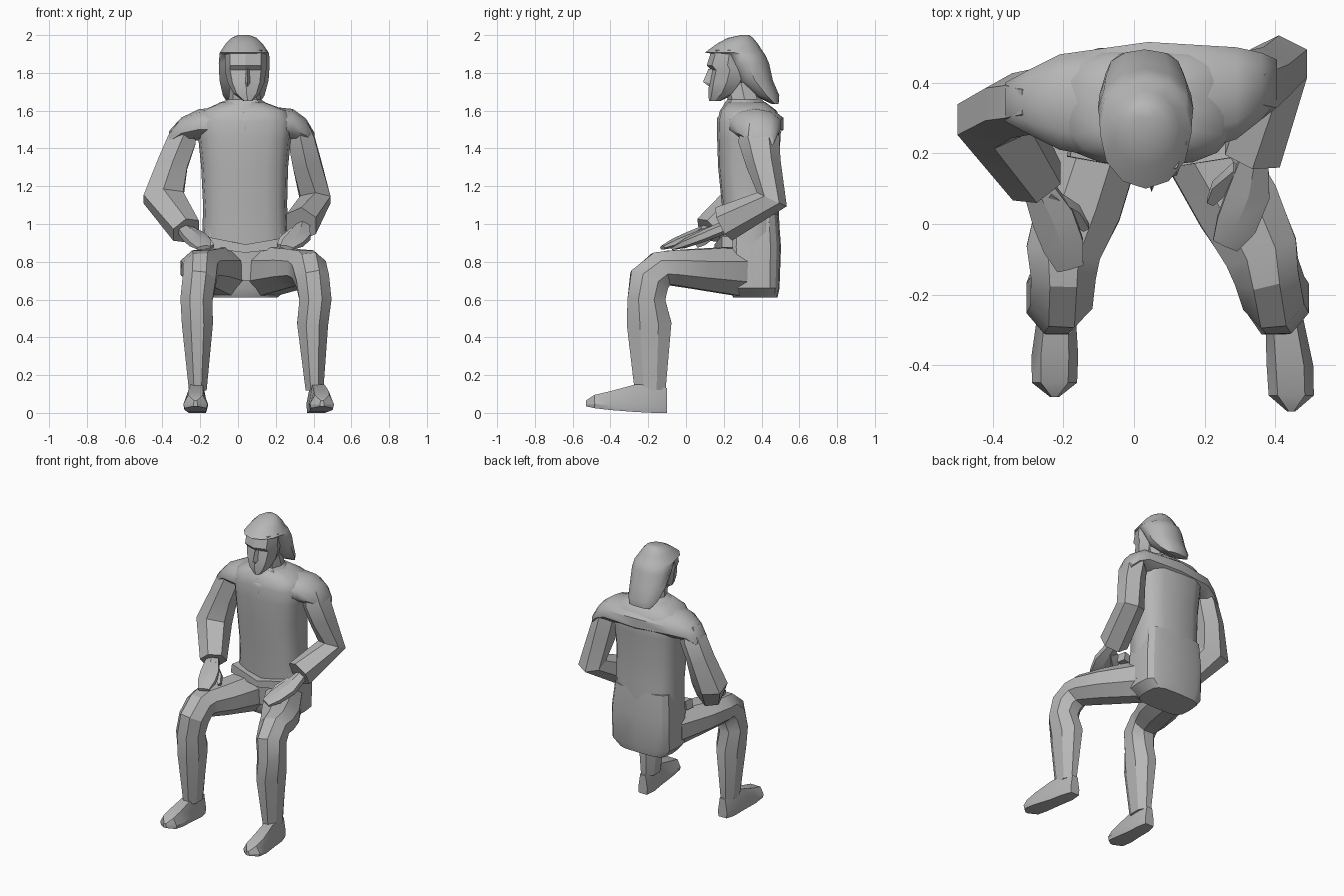
import bpy, bmesh, math
from mathutils import Vector

grey = bpy.data.materials.new("plain grey")
grey.diffuse_color = (0.47, 0.47, 0.47, 1)


def skin(name, rings, smooth=35):
    """Join a list of equal point rings into one closed object."""
    bm = bmesh.new()
    vs = [[bm.verts.new(p) for p in r] for r in rings]
    n = len(vs[0])
    for a, b in zip(vs, vs[1:]):
        for i in range(n):
            j = (i + 1) % n
            bm.faces.new((a[i], a[j], b[j], b[i]))
    bm.faces.new(vs[0])
    bm.faces.new(vs[-1])
    bmesh.ops.recalc_face_normals(bm, faces=bm.faces)
    me = bpy.data.meshes.new(name)
    bm.to_mesh(me)
    bm.free()
    me.materials.append(grey)
    ob = bpy.data.objects.new(name, me)
    bpy.context.collection.objects.link(ob)
    bpy.ops.object.select_all(action='DESELECT')
    ob.select_set(True)
    bpy.context.view_layer.objects.active = ob
    if smooth:
        bpy.ops.object.shade_smooth_by_angle(angle=math.radians(smooth))
    return ob


def stack(name, bands, n=12, power=0.75, smooth=35):
    """Level rings, each given as z, x0, x1, y0, y1."""
    def sq(v):
        return math.copysign(abs(v) ** power, v) if abs(v) > 1e-6 else 0.0
    rings = []
    for z, x0, x1, y0, y1 in bands:
        ring = []
        for i in range(n):
            a = math.tau * i / n
            ring.append(((x0 + x1) / 2 + (x1 - x0) / 2 * sq(math.cos(a)),
                         (y0 + y1) / 2 + (y1 - y0) / 2 * sq(math.sin(a)), z))
        rings.append(ring)
    return skin(name, rings, smooth)


def tube(name, pts, n=6, hint=(1, 0, 0), axis=None, smooth=25):
    """Mitred limb along points x, y, z, half width, half depth."""
    c = [Vector(p[:3]) for p in pts]
    rings = []
    for k, p in enumerate(pts):
        t = Vector((0, 0, 0))
        if k > 0:
            t += (c[k] - c[k - 1]).normalized()
        if k < len(c) - 1:
            t += (c[k + 1] - c[k]).normalized()
        t = Vector(axis) if axis else t.normalized()
        u = Vector(hint)
        u = (u - t * u.dot(t)).normalized()
        v = t.cross(u)
        s = 1 / math.cos(math.pi / n)
        rings.append([c[k] + u * p[3] * s * math.cos(math.tau * (i + .5) / n)
                      + v * p[4] * s * math.sin(math.tau * (i + .5) / n) for i in range(n)])
    return skin(name, rings, smooth)


# Shirt body, square skirt and sloping shoulders
stack("shirt", [
    (0.70, -0.19, 0.27, 0.21, 0.49), (0.88, -0.19, 0.27, 0.20, 0.50),
    (1.10, -0.185, 0.26, 0.19, 0.49), (1.30, -0.195, 0.265, 0.17, 0.49),
    (1.45, -0.21, 0.28, 0.165, 0.50), (1.54, -0.22, 0.29, 0.165, 0.505),
    (1.60, -0.19, 0.26, 0.18, 0.48), (1.645, -0.09, 0.14, 0.22, 0.42)],
    n=16, power=0.7, smooth=45)
stack("shirt_skirt", [
    (0.612, -0.155, 0.21, 0.25, 0.485), (0.66, -0.19, 0.27, 0.225, 0.495),
    (0.88, -0.19, 0.27, 0.21, 0.503), (1.05, -0.18, 0.25, 0.22, 0.49)],
    n=16, power=0.5, smooth=30)
tube("shoulder_yoke", [
    (-0.365, 0.345, 1.45, 0.055, 0.04), (-0.30, 0.345, 1.50, 0.09, 0.06),
    (-0.21, 0.345, 1.525, 0.135, 0.078), (0.04, 0.34, 1.53, 0.175, 0.10),
    (0.29, 0.37, 1.525, 0.13, 0.08), (0.36, 0.39, 1.49, 0.095, 0.065),
    (0.405, 0.405, 1.44, 0.06, 0.04)],
    n=10, hint=(0, 1, 0), axis=(1, 0, 0), smooth=50)

# Folded hem over the lap
tube("shirt_hem", [
    (-0.18, 0.22, 0.905, 0.03, 0.03), (0.04, 0.18, 0.87, 0.03, 0.022),
    (0.29, 0.22, 0.905, 0.03, 0.03)], n=4, hint=(0, 1, 0))

# Neck with collar
stack("neck", [
    (1.59, -0.07, 0.13, 0.175, 0.42), (1.64, -0.105, 0.15, 0.205, 0.42),
    (1.66, -0.05, 0.12, 0.22, 0.40), (1.75, -0.04, 0.11, 0.20, 0.38)], n=8, power=0.9)

# Face with brow and nose, tapering to the chin
stack("face", [
    (1.65, 0.03, 0.075, 0.122, 0.18), (1.69, -0.025, 0.115, 0.118, 0.26),
    (1.75, -0.055, 0.14, 0.122, 0.31), (1.815, -0.07, 0.15, 0.135, 0.33),
    (1.84, -0.07, 0.15, 0.11, 0.33), (1.92, -0.07, 0.15, 0.135, 0.33)],
    n=8, power=0.85, smooth=25)
skin("nose", [
    [(0.040, 0.14, 1.82), (0.060, 0.14, 1.82), (0.05, 0.118, 1.82)],
    [(0.032, 0.14, 1.745), (0.068, 0.14, 1.745), (0.05, 0.09, 1.752)],
    [(0.038, 0.14, 1.725), (0.062, 0.14, 1.725), (0.05, 0.12, 1.73)]], smooth=0)

# Hair with fringe at the front and a long back
stack("hair", [
    (1.635, -0.05, 0.11, 0.455, 0.49), (1.68, -0.08, 0.14, 0.36, 0.494),
    (1.76, -0.098, 0.162, 0.27, 0.46), (1.85, -0.102, 0.168, 0.215, 0.44),
    (1.895, -0.098, 0.165, 0.18, 0.42), (1.908, -0.096, 0.162, 0.10, 0.41),
    (1.955, -0.065, 0.13, 0.165, 0.38), (1.985, -0.035, 0.10, 0.22, 0.355),
    (2.0, -0.0, 0.06, 0.29, 0.335)], n=12, power=1.0, smooth=40)

# Sleeves: shoulder, upper arm, elbow, cuff
tube("right_sleeve", [
    (-0.27, 0.345, 1.525, 0.05, 0.06), (-0.295, 0.345, 1.45, 0.075, 0.08),
    (-0.345, 0.335, 1.32, 0.08, 0.08), (-0.395, 0.30, 1.14, 0.105, 0.085),
    (-0.275, 0.12, 0.965, 0.075, 0.075)])
tube("left_sleeve", [
    (0.32, 0.38, 1.525, 0.05, 0.075), (0.335, 0.385, 1.45, 0.07, 0.095),
    (0.365, 0.41, 1.32, 0.075, 0.08), (0.41, 0.455, 1.13, 0.08, 0.075),
    (0.335, 0.20, 1.0, 0.08, 0.085)])

# Hands and thumbs resting on the thighs
tube("right_hand", [
    (-0.29, 0.14, 0.975, 0.035, 0.03), (-0.23, 0.02, 0.93, 0.06, 0.027),
    (-0.20, -0.06, 0.90, 0.058, 0.022), (-0.18, -0.125, 0.875, 0.038, 0.01)])
tube("right_thumb", [
    (-0.25, 0.08, 0.955, 0.025, 0.02), (-0.17, 0.03, 0.91, 0.022, 0.018),
    (-0.135, -0.012, 0.88, 0.01, 0.01)], n=4)
tube("left_hand", [
    (0.345, 0.21, 0.985, 0.035, 0.03), (0.325, 0.09, 0.935, 0.06, 0.027),
    (0.29, 0.0, 0.90, 0.058, 0.022), (0.258, -0.06, 0.875, 0.038, 0.01)])
tube("left_thumb", [
    (0.30, 0.15, 0.955, 0.025, 0.02), (0.24, 0.10, 0.91, 0.022, 0.018),
    (0.215, 0.06, 0.885, 0.01, 0.01)], n=4)

# Legs: hip, thigh, two knee rings, shin, calf, ankle; then the shoe
LEGS = {"right": ((-0.08, -0.155, -0.20, -0.20, -0.205, -0.22, -0.215, -0.213), -0.225, 0.04),
        "left": ((0.16, 0.295, 0.36, 0.375, 0.395, 0.41, 0.395, 0.405), 0.445, 0.0)}
SHAPE = [(0.28, 0.75, 0.115, 0.13), (0.05, 0.762, 0.12, 0.105), (-0.08, 0.768, 0.105, 0.092),
         (-0.135, 0.76, 0.092, 0.095), (-0.195, 0.70, 0.088, 0.108),
         (-0.21, 0.60, 0.085, 0.10), (-0.195, 0.47, 0.082, 0.118), (-0.19, 0.12, 0.047, 0.082)]
SHOE = [(-0.10, 0.0, 0.13, 0.035), (-0.17, 0.0, 0.15, 0.052), (-0.27, 0.005, 0.15, 0.054),
        (-0.40, 0.015, 0.115, 0.066), (-0.485, 0.025, 0.095, 0.064), (-0.53, 0.035, 0.065, 0.012)]
for side, (xs, toe, shift) in LEGS.items():
    tube(side + "_leg", [(x, *s) for x, s in zip(xs, SHAPE)], n=8, smooth=30)
    rings = []
    for y, z0, z1, w in SHOE:
        f = (-0.10 - y) / 0.43
        x = xs[-1] + (toe - xs[-1]) * min(1, f * 1.3)
        zm = z0 + (z1 - z0) * 0.3
        rings.append([(x + k * w, y + shift * f, z) for k, z in
                      ((-0.9, z0), (0.9, z0), (1, zm), (0.6, z1), (-0.6, z1), (-1, zm))])
    skin(side + "_shoe", rings, 25)
